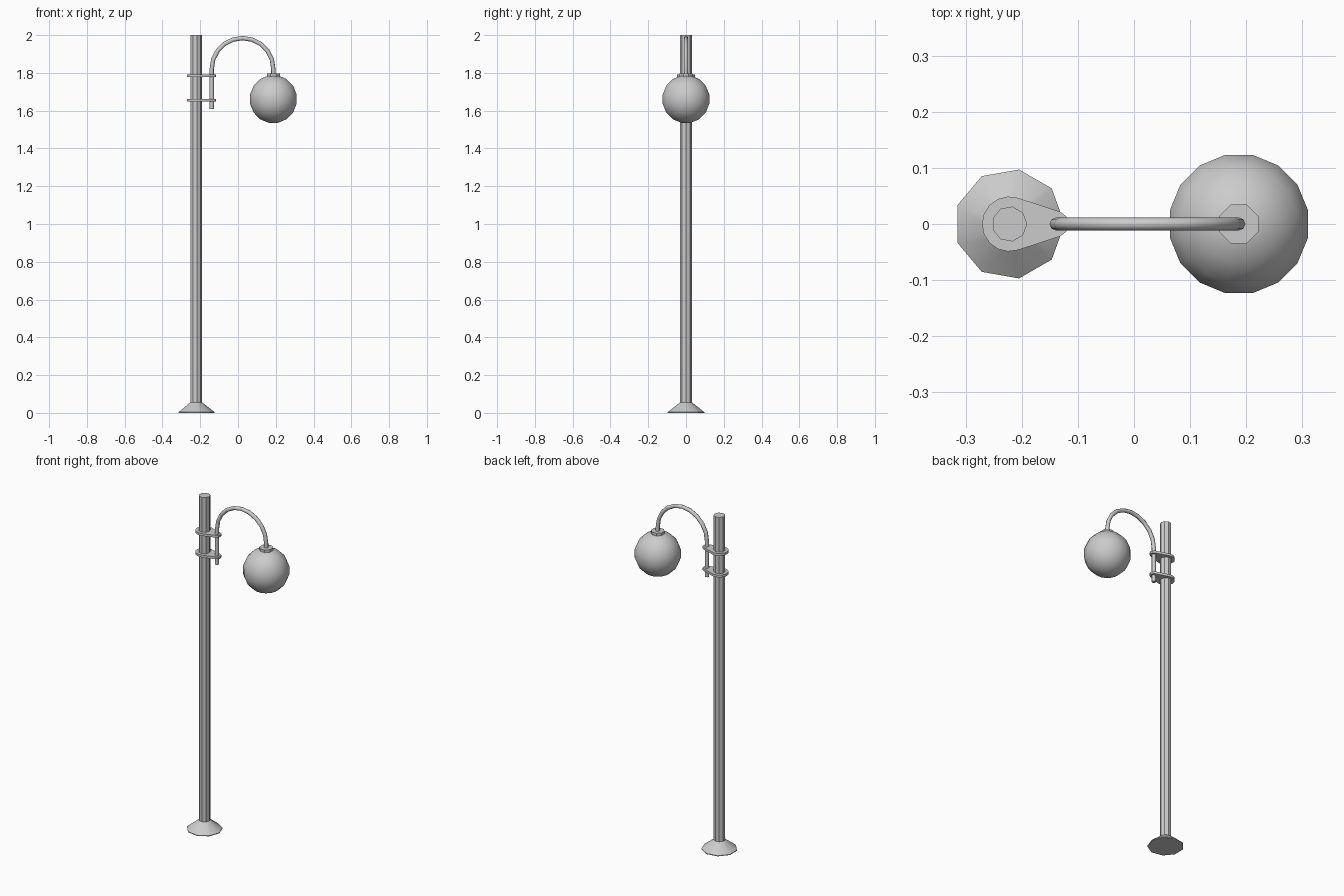
import bpy, bmesh
from math import sin, cos, pi, radians, acos
from mathutils import Vector

cube = bpy.data.objects.get("Cube")
if cube:
    bpy.data.objects.remove(cube)

grey = bpy.data.materials.new("light grey")
grey.use_nodes = True
grey.diffuse_color = (0.6, 0.6, 0.6, 1)
grey.node_tree.nodes["Principled BSDF"].inputs["Base Color"].default_value = grey.diffuse_color

POLE_X, ARM_X, LAMP_X = -0.222, -0.139, 0.187


def build(name, rings, smooth=30):
    """Skin a stack of equal-sized rings, cap both ends and shade by angle."""
    bm = bmesh.new()
    loops = [[bm.verts.new(p) for p in ring] for ring in rings]
    n = len(loops[0])
    for a, b in zip(loops, loops[1:]):
        for i in range(n):
            j = (i + 1) % n
            bm.faces.new((a[i], a[j], b[j], b[i]))
    bm.faces.new(loops[0][::-1])
    bm.faces.new(loops[-1])
    bmesh.ops.recalc_face_normals(bm, faces=bm.faces)
    mesh = bpy.data.meshes.new(name)
    bm.to_mesh(mesh)
    bm.free()
    mesh.materials.append(grey)
    obj = bpy.data.objects.new(name, mesh)
    bpy.context.collection.objects.link(obj)
    bpy.ops.object.select_all(action='DESELECT')
    obj.select_set(True)
    bpy.context.view_layer.objects.active = obj
    bpy.ops.object.shade_smooth_by_angle(angle=radians(smooth))
    return obj


def lathe(name, x, profile, sides, turn=0.0):
    """Turn a (radius, height) profile about a vertical axis at x."""
    angles = [2 * pi * (i + turn) / sides for i in range(sides)]
    return build(name, [[(x + r * cos(a), r * sin(a), z) for a in angles]
                        for r, z in profile])


# Pole and flared foot
lathe("pole", POLE_X, [(0.0315, 0.03), (0.0315, 2.0)], 9)
lathe("base", POLE_X, [(0.0985, 0), (0.0985, 0.004), (0.0315, 0.056)], 9)

# Round lamp globe with a collar on top
R = 0.128
lats = [radians(-78.75 + 22.5 * i) for i in range(8)]
lathe("globe", LAMP_X, [(R * cos(t), 1.661 + R * sin(t)) for t in lats], 16, 0.5)
lathe("collar", LAMP_X, [(0.0375, 1.775), (0.0375, 1.798)], 8, 0.5)

# Curved arm: straight stem, half-circle arch, short drop into the collar
mid, reach = (ARM_X + LAMP_X) / 2, (LAMP_X - ARM_X) / 2
path = [(ARM_X, 1.61, 0)]
for i in range(11):
    t = pi * i / 10
    path.append((mid - reach * cos(t), 1.821 + reach * sin(t), t))
path.append((LAMP_X, 1.785, pi))
rings = []
for x, z, t in path:
    out = Vector((-cos(t), 0, sin(t)))
    rings.append([Vector((x, 0, z)) + 0.0115 * (out * cos(a) + Vector((0, 1, 0)) * sin(a))
                  for a in (2 * pi * k / 8 for k in range(8))])
build("arm", rings, 50)

# Two teardrop clamps joining the arm to the pole
big, small = 0.049, 0.023
tangent = acos((big - small) / (ARM_X - POLE_X))
outline = []
for cx, r, start, end, steps in ((POLE_X, big, tangent, 2 * pi - tangent, 10),
                                 (ARM_X, small, -tangent, tangent, 4)):
    for i in range(steps + 1):
        a = start + (end - start) * i / steps
        outline.append((cx + r * cos(a), r * sin(a)))
for name, z in (("upper_clamp", 1.785), ("lower_clamp", 1.656)):
    build(name, [[(x, y, z + d) for x, y in outline] for d in (-0.007, 0.007)])
